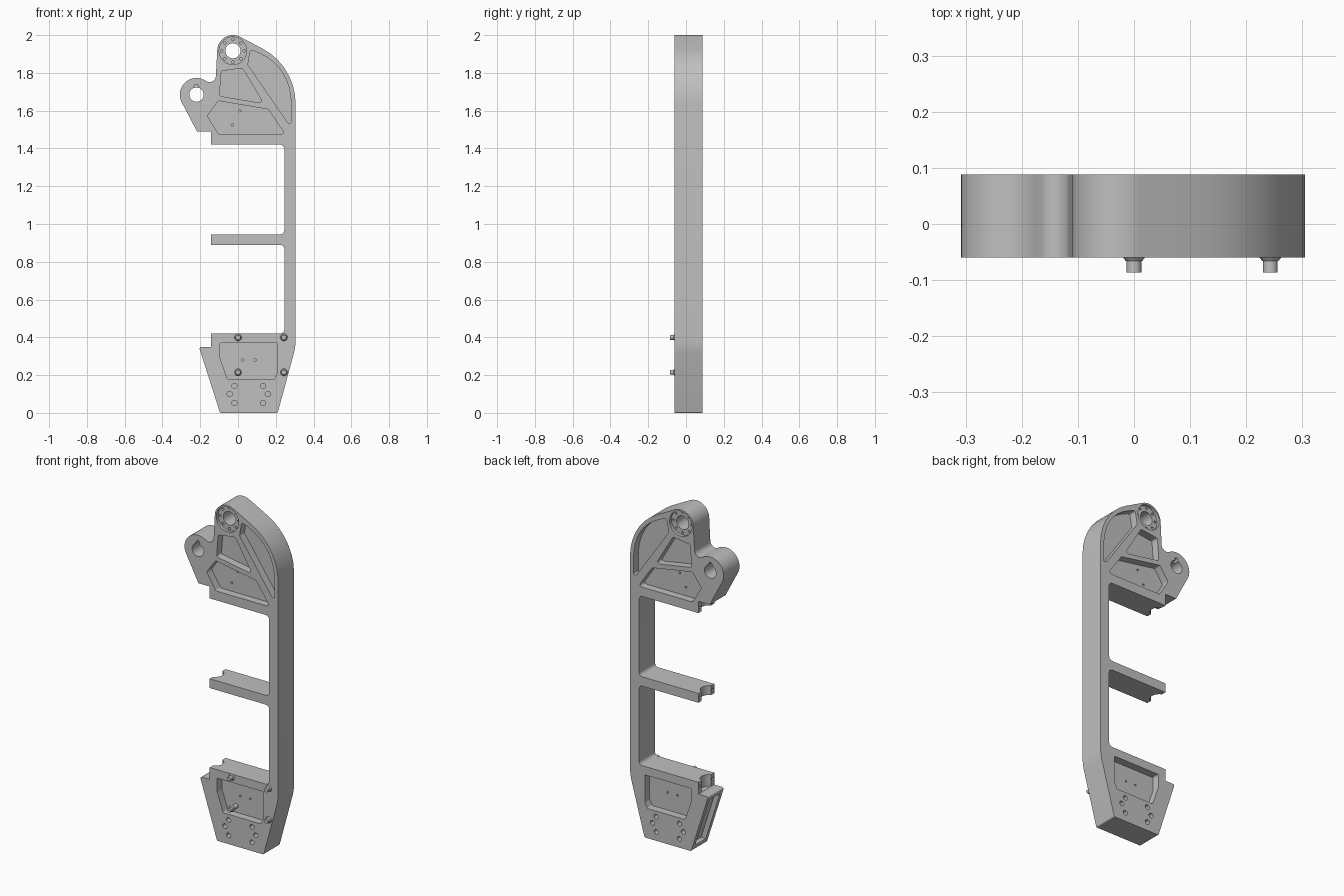
import bpy, bmesh
from math import sin, cos, tan, pi, radians, atan2
from mathutils import Vector

if "Cube" in bpy.data.objects:
    bpy.data.objects.remove(bpy.data.objects["Cube"])

FRONT, BACK = -0.06, 0.088
MID = (FRONT + BACK) / 2

metal = bpy.data.materials.new("plain grey metal")
metal.use_nodes = True
grey = (0.527, 0.527, 0.527, 1)
metal.diffuse_color = grey
metal.node_tree.nodes["Principled BSDF"].inputs["Base Color"].default_value = grey


def arc(cx, cz, r, start, end, steps):
    """Points along an arc, angles in degrees."""
    angles = [radians(start + (end - start) * i / steps) for i in range(steps + 1)]
    return [(cx + r * cos(a), cz + r * sin(a)) for a in angles]


def circle(cx, cz, r, sides=24):
    return arc(cx, cz, r, 0, 360, sides)[:-1]


def rounded(corners):
    """Outline from corners (x, z) or (x, z, fillet radius)."""
    out = []
    for i, c in enumerate(corners):
        p = Vector(c[:2])
        if len(c) == 2:
            out.append(tuple(p))
            continue
        r = c[2]
        u = (Vector(corners[i - 1][:2]) - p).normalized()
        v = (Vector(corners[(i + 1) % len(corners)][:2]) - p).normalized()
        half = u.angle(v) / 2
        centre = p + (u + v).normalized() * (r / sin(half))
        a = p + u * (r / tan(half)) - centre
        b = p + v * (r / tan(half)) - centre
        start = atan2(a.y, a.x)
        sweep = (atan2(b.y, b.x) - start + pi) % (2 * pi) - pi
        steps = max(4, int(abs(sweep) / radians(8)))
        for k in range(steps + 1):
            t = start + sweep * k / steps
            out.append((centre.x + r * cos(t), centre.y + r * sin(t)))
    return out


AXES = {"x": lambda a, b, d: (d, a, b),
        "y": lambda a, b, d: (a, d, b),
        "z": lambda a, b, d: (a, b, d)}


def prism(name, outline, d0, d1, axis="y", taper=None):
    """Extrude a flat outline along an axis; taper gives a second end outline."""
    place = AXES[axis]
    bm = bmesh.new()
    lo = [bm.verts.new(place(a, b, d0)) for a, b in outline]
    hi = [bm.verts.new(place(a, b, d1)) for a, b in (taper or outline)]
    bm.faces.new(lo[::-1])
    bm.faces.new(hi)
    n = len(lo)
    for i in range(n):
        bm.faces.new((lo[i], lo[(i + 1) % n], hi[(i + 1) % n], hi[i]))
    bm.normal_update()
    if bm.calc_volume(signed=True) < 0:
        bmesh.ops.reverse_faces(bm, faces=bm.faces[:])
    mesh = bpy.data.meshes.new(name)
    bm.to_mesh(mesh)
    bm.free()
    mesh.materials.append(metal)
    obj = bpy.data.objects.new(name, mesh)
    bpy.context.collection.objects.link(obj)
    return obj


def volume(mesh):
    bm = bmesh.new()
    bm.from_mesh(mesh)
    v = bm.calc_volume(signed=True)
    bm.free()
    return v


def cut(outline, d0, d1, axis="y"):
    """Subtract a prism from the frame, keeping only a sound result."""
    tool = prism("cutter", outline, d0, d1, axis)
    tool.hide_render = True
    before = volume(frame.data)
    mod = frame.modifiers.new("cut", "BOOLEAN")
    mod.operation = "DIFFERENCE"
    mod.object = tool
    result = None
    for solver in ("MANIFOLD", "EXACT"):
        mod.solver = solver
        bpy.context.view_layer.update()
        graph = bpy.context.evaluated_depsgraph_get()
        mesh = bpy.data.meshes.new_from_object(frame.evaluated_get(graph))
        if 0.8 * before < volume(mesh) < before * 0.9999999:
            result = mesh
            break
    frame.modifiers.remove(mod)
    if result:
        frame.data = result
    bpy.data.objects.remove(tool)


def cut_both(outline, depth):
    """Sink the same recess into the front and the back."""
    cut(outline, FRONT - 0.02, FRONT + depth)
    cut(outline, BACK - depth, BACK + 0.02)


# Frame outline: two pivot lobes, spine, three shelves and tapered foot
HUB = (-0.027, 1.917)
LOBE = (-0.22, 1.685)
TIP, INNER, SPINE = -0.143, 0.245, 0.305
corners = arc(*LOBE, 0.088, 207, 60, 28)
corners += [(-0.12, 1.729, 0.033)]
corners += arc(*HUB, 0.083, 180, 62, 24)
corners += [(SPINE, 1.837, 0.33), (SPINE, 0.35, 0.3),
            (0.21, 0, 0.008), (-0.095, 0, 0.008),
            (-0.207, 0.35, 0.01), (TIP, 0.35)]
for low, high in ((0.42, 0.89), (0.945, 1.42)):
    corners += [(TIP, low), (INNER, low, 0.022), (INNER, high, 0.022), (TIP, high)]
corners += [(TIP, 1.49), (-0.217, 1.49)]
frame = prism("frame", rounded(corners), FRONT, BACK)

# Weight-saving pockets
R = 0.012
pockets = [
    [(0.066, 1.925, R), (0.26, 1.838, 0.27), (0.281, 1.65),
     (0.281, 1.535, 0.006), (0.265, 1.535, 0.006), (0.052, 1.843, R)],
    [(-0.088, 1.81, R), (0.024, 1.825, R), (0.135, 1.638, R), (-0.098, 1.678, R)],
    [(-0.105, 1.652, R), (0.16, 1.607, R), (0.25, 1.475, R),
     (-0.103, 1.475, R), (-0.162, 1.572, R)],
    [(-0.095, 0.37, 0.006), (0.208, 0.37, 0.006), (0.208, 0.21, 0.02),
     (0.19, 0.176, 0.01), (-0.055, 0.176, 0.01), (-0.095, 0.29, 0.02)],
]
POCKET = 0.045
for shape in pockets:
    cut_both(rounded(shape), POCKET)

# Small holes in the pocket floors
for x, z in ((0.026, 0.28), (0.09, 0.28), (0.01, 1.6), (-0.03, 1.525)):
    cut_both(circle(x, z, 0.006, 12), POCKET + 0.02)

# Upper hub: recessed face, through bore and ring of eight screw holes
cut_both(circle(*HUB, 0.073, 48), 0.018)
for hx, hz in circle(*HUB, 0.06, 8):
    cut_both(circle(hx, hz, 0.007, 12), 0.04)
cut(circle(*HUB, 0.04, 40), FRONT - 0.02, BACK + 0.02)

# Side lobe: through bore with a small key notch
cut_both(circle(LOBE[0], LOBE[1] + 0.043, 0.012, 16), 0.03)
cut(circle(*LOBE, 0.038, 40), FRONT - 0.02, BACK + 0.02)

# Foot: two mirrored rows of blind holes
for side in (-1, 1):
    for off, z in ((0.076, 0.143), (0.101, 0.1), (0.076, 0.052)):
        cut_both(circle(0.057 + side * off, z, 0.014, 20), 0.03)

# Foot: slot in the slanted edge
slot = [(-0.095 - 0.32 * z + dx, z)
        for z, dx in ((0.03, -0.05), (0.32, -0.05), (0.32, 0.03), (0.03, 0.03))]
cut(slot, FRONT + 0.025, BACK - 0.025)

# Shelf tips: hollow seat for a round rod, with a screw hole on each side
for low, high in ((0.351, 0.43), (0.88, 0.955), (1.41, 1.489)):
    cut(circle(TIP - 0.019, MID, 0.049, 40), low, high, "z")
    for side in (-1, 1):
        hole = circle(MID + side * 0.06, (low + high) / 2, 0.008, 12)
        cut(hole, TIP - 0.005, TIP + 0.03, "x")

# Bolts on the foot
bolts = []
for x, z in ((0, 0.4), (0.243, 0.4), (0, 0.215), (0.243, 0.215)):
    base = FRONT + POCKET if (x, z) == (0, 0.215) else FRONT
    bolts.append(prism("bolt_collar", circle(x, z, 0.02), FRONT + 0.001, FRONT - 0.006,
                       taper=circle(x, z, 0.0145)))
    bolts.append(prism("bolt_shank", circle(x, z, 0.013), base + 0.001, FRONT - 0.026))

for obj in [frame] + bolts:
    bpy.ops.object.select_all(action="DESELECT")
    obj.select_set(True)
    bpy.context.view_layer.objects.active = obj
    bpy.ops.object.shade_smooth_by_angle(angle=radians(30))
